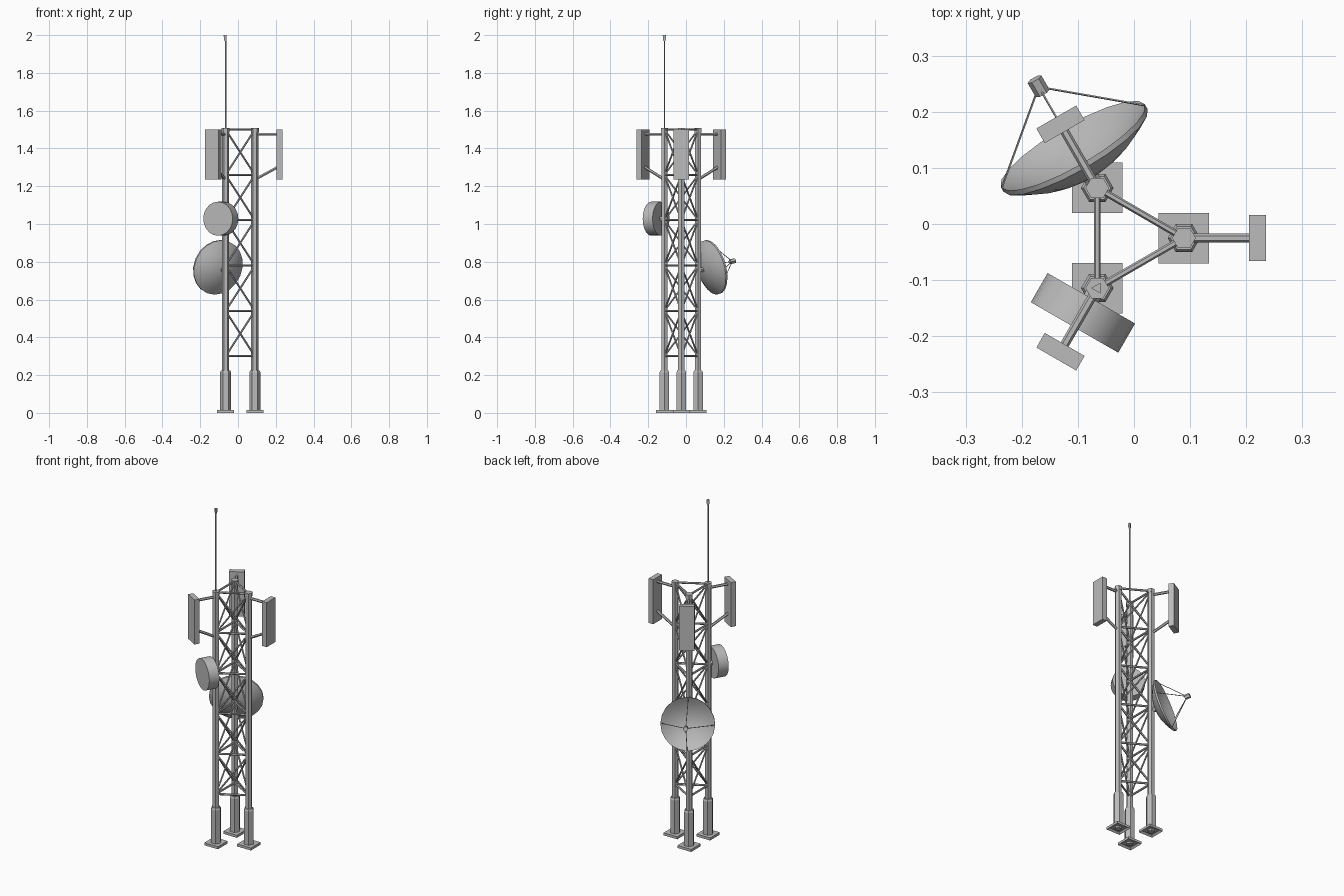
import bpy, bmesh
from math import pi, sin, cos, radians
from mathutils import Vector, Matrix

if "Cube" in bpy.data.objects:
    bpy.data.objects.remove(bpy.data.objects["Cube"], do_unlink=True)

steel = bpy.data.materials.new("grey steel")
steel.use_nodes = True
GREY = (0.5, 0.5, 0.5, 1)
steel.diffuse_color = GREY
steel.node_tree.nodes["Principled BSDF"].inputs["Base Color"].default_value = GREY

CENTRE = Vector((-0.014, -0.025, 0))
LEG_DIST = 0.103
ANGLES = {"left": 0, "rear": 2 * pi / 3, "front": 4 * pi / 3}


def outward(angle):
    return Vector((cos(angle), sin(angle), 0))


def at(angle, dist, z):
    return CENTRE + outward(angle) * dist + Vector((0, 0, z))


def finish(name, bm, smooth=False):
    mesh = bpy.data.meshes.new(name)
    bmesh.ops.recalc_face_normals(bm, faces=bm.faces)
    bm.to_mesh(mesh)
    bm.free()
    obj = bpy.data.objects.new(name, mesh)
    bpy.context.collection.objects.link(obj)
    mesh.materials.append(steel)
    if smooth:
        bpy.ops.object.select_all(action='DESELECT')
        obj.select_set(True)
        bpy.context.view_layer.objects.active = obj
        bpy.ops.object.shade_smooth_by_angle(angle=radians(35))
    return obj


def rod(bm, a, b, r1, sides=6, r2=None):
    # Tapered bar between two points
    d = b - a
    turn = d.to_track_quat('Z', 'Y').to_matrix().to_4x4()
    m = Matrix.Translation((a + b) / 2) @ turn @ Matrix.Rotation(-pi / 2, 4, 'Z')
    bmesh.ops.create_cone(bm, cap_ends=True, segments=sides, radius1=r1,
                          radius2=r1 if r2 is None else r2, depth=d.length, matrix=m)


def box(bm, centre, size, angle=0):
    m = Matrix.Translation(centre) @ Matrix.Rotation(angle, 4, 'Z')
    bmesh.ops.create_cube(bm, size=1, matrix=m @ Matrix.Diagonal((*size, 1)))


# Legs, sleeves, feet and sector panels, one set per corner
for name, ang in ANGLES.items():
    bm = bmesh.new()
    rod(bm, at(ang, LEG_DIST, 0), at(ang, LEG_DIST, 1.5), 0.019)
    rod(bm, at(ang, LEG_DIST, 1.485), at(ang, LEG_DIST, 1.508), 0.021)
    finish(name + "_leg", bm)

    bm = bmesh.new()
    rod(bm, at(ang, LEG_DIST, 0.012), at(ang, LEG_DIST, 0.215), 0.029)
    rod(bm, at(ang, LEG_DIST, 0.215), at(ang, LEG_DIST, 0.225), 0.029, 6, 0.024)
    finish(name + "_leg_sleeve", bm)

    # Foot plate, hollowed underneath
    bm = bmesh.new()
    box(bm, at(ang, LEG_DIST, 0.0075), (0.09, 0.09, 0.015))
    under = min(bm.faces, key=lambda f: f.calc_center_median().z)
    bmesh.ops.inset_region(bm, faces=[under], thickness=0.014)
    for v in under.verts:
        v.co.z += 0.01
    finish(name + "_foot_plate", bm)

    bm = bmesh.new()
    box(bm, at(ang, 0.234, 1.368), (0.03, 0.082, 0.265), ang)
    finish(name + "_sector_panel", bm)

    bm = bmesh.new()
    rod(bm, at(ang, LEG_DIST, 1.475), at(ang, 0.222, 1.475), 0.008)
    rod(bm, at(ang, LEG_DIST, 1.235), at(ang, 0.222, 1.30), 0.008)
    finish(name + "_panel_arms", bm)

# Lattice on each of the three sides
LEVELS = [0.3 + 0.24 * i for i in range(6)]
corners = list(ANGLES.values())
rails, braces = bmesh.new(), bmesh.new()
for i, a in enumerate(corners):
    b = corners[(i + 1) % 3]
    for z in LEVELS:
        rod(rails, at(a, LEG_DIST, z), at(b, LEG_DIST, z), 0.006)
    for low, high in zip(LEVELS, LEVELS[1:]):
        rod(braces, at(a, LEG_DIST, low), at(b, LEG_DIST, high), 0.005)
        rod(braces, at(b, LEG_DIST, low), at(a, LEG_DIST, high), 0.005)
finish("lattice_rails", rails)
finish("lattice_braces", braces)

# Whip antenna on the front leg
front = ANGLES["front"]
bm = bmesh.new()
rod(bm, at(front, LEG_DIST, 1.5), at(front, LEG_DIST, 1.975), 0.004)
finish("whip", bm)
bm = bmesh.new()
rod(bm, at(front, LEG_DIST, 1.97), at(front, LEG_DIST, 2.0), 0.007, 3, 0.011)
finish("whip_tip", bm)

# Drum antenna
bm = bmesh.new()
rod(bm, at(front, 0.124, 1.028), at(front, 0.184, 1.028), 0.09, 20)
finish("drum_antenna", bm, True)
bm = bmesh.new()
rod(bm, at(front, LEG_DIST, 1.028), at(front, 0.13, 1.028), 0.015)
finish("drum_mount", bm)

# Parabolic dish, tilted upwards; local z points along its axis
rear = ANGLES["rear"]
axis = (outward(rear) * cos(radians(14)) + Vector((0, 0, sin(radians(14))))).normalized()
rim_centre = at(rear, 0.19, 0.772)
side = Vector((0, 0, 1)).cross(axis).normalized()
up = axis.cross(side)
frame = Matrix((side, up, axis)).transposed().to_4x4()
frame.translation = rim_centre
R, DEPTH, RINGS = 0.148, 0.052, 6

bm = bmesh.new()
bowl = [(R * i / RINGS, DEPTH * ((i / RINGS) ** 2 - 1)) for i in range(RINGS + 1)]
outer = [(r, z - 0.01) for r, z in reversed(bowl)]
profile = [bm.verts.new((r, 0, z)) for r, z in bowl + outer]
edges = [bm.edges.new(pair) for pair in zip(profile, profile[1:])]
bmesh.ops.spin(bm, geom=profile + edges, cent=(0, 0, 0), axis=(0, 0, 1),
               angle=2 * pi, steps=20)
bmesh.ops.remove_doubles(bm, verts=bm.verts, dist=0.0005)
bmesh.ops.transform(bm, matrix=frame, verts=bm.verts)
finish("dish", bm, True)

# Feed horn, its four stays and the dish mount
feed = rim_centre + axis * 0.125
bm = bmesh.new()
rod(bm, feed - axis * 0.014, feed + axis * 0.016, 0.014)
finish("dish_feed", bm)
bm = bmesh.new()
for i in range(4):
    t = i * pi / 2
    rod(bm, rim_centre + (side * cos(t) + up * sin(t)) * (R - 0.003), feed, 0.002, 5)
finish("dish_stays", bm)
bm = bmesh.new()
rod(bm, at(rear, LEG_DIST, 0.758), rim_centre - axis * (DEPTH + 0.002), 0.014)
finish("dish_mount", bm)
